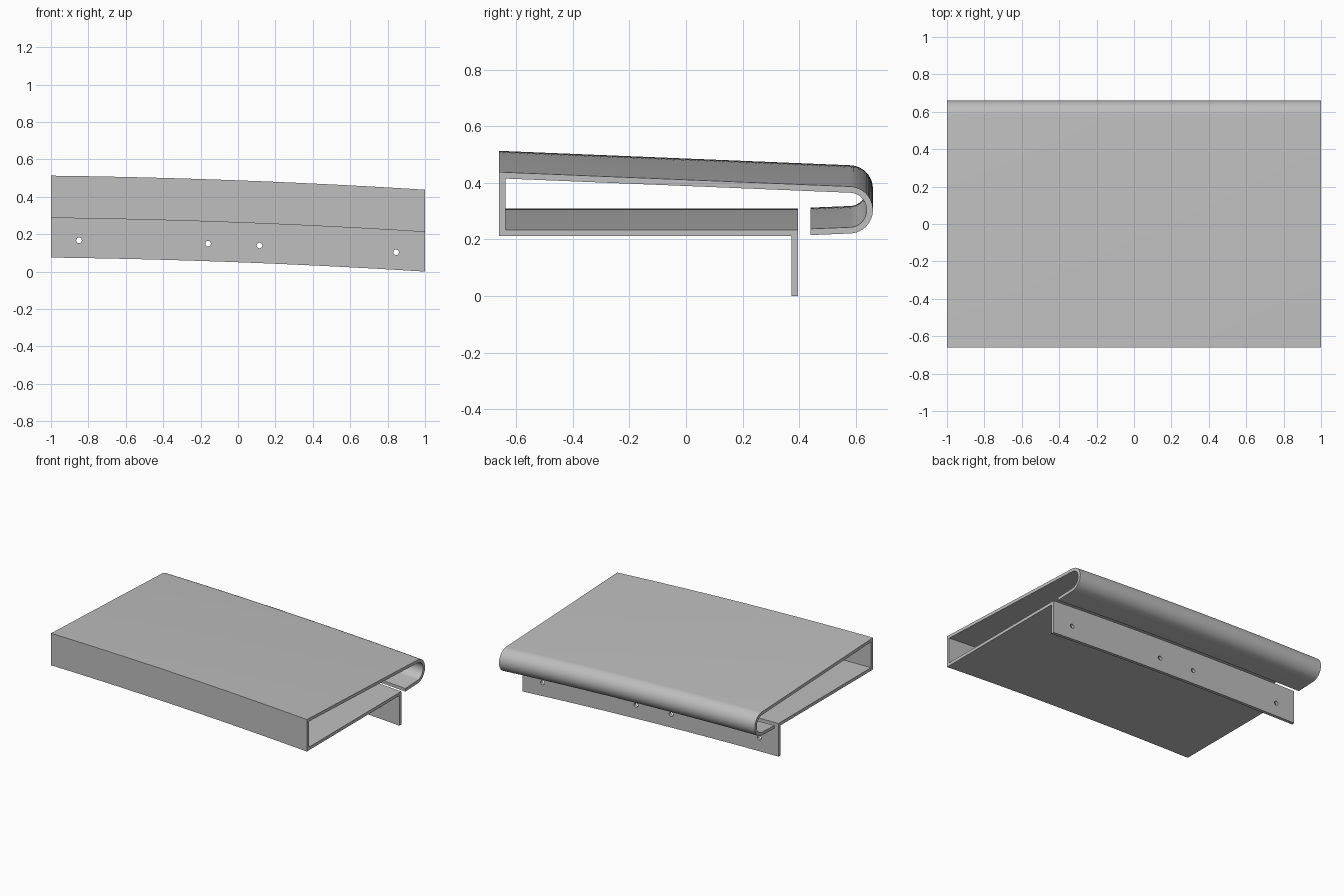
import bpy, bmesh, math
from mathutils import Matrix

cube = bpy.data.objects.get("Cube")
if cube:
    bpy.data.objects.remove(cube, do_unlink=True)

THICK = 0.022
SEGMENTS = 32

# Single sheet-metal colour
grey = bpy.data.materials.new("light_grey_metal")
grey.use_nodes = True
colour = (0.52, 0.52, 0.52, 1)
grey.diffuse_color = colour
grey.node_tree.nodes["Principled BSDF"].inputs["Base Color"].default_value = colour


def sag(x):
    """Height of the gentle bow along the length."""
    return 0.05 - 0.0375 * x - 0.0125 * x * x


def make_object(name, bm):
    mesh = bpy.data.meshes.new(name)
    bm.to_mesh(mesh)
    bm.free()
    obj = bpy.data.objects.new(name, mesh)
    bpy.context.collection.objects.link(obj)
    mesh.materials.append(grey)
    return obj


# Cross-section of the folded sheet: outer side, then back along the inner side
tilt = math.radians(2.35)
hook_y, hook_z, hook_r = 0.577, 0.304, 0.083


def hook_arc(radius, steps=24):
    start = math.pi / 2 - tilt
    angles = [start * (1 - 2 * i / steps) for i in range(steps + 1)]
    return [(hook_y + radius * math.cos(a), hook_z + radius * math.sin(a)) for a in angles]


def along(point, y):
    """Continue an arc end in a straight line to the given y."""
    side = 1 if point[1] > hook_z else -1
    return (y, point[1] + side * (point[0] - y) * math.tan(tilt))


outer = hook_arc(hook_r)
inner = hook_arc(hook_r - THICK)
front, lip, flange, floor = -0.66, 0.44, 0.395, 0.212
profile = [(flange, 0), (flange, floor + THICK),
           (front + THICK, floor + THICK), along(inner[0], front + THICK)]
profile += inner + [along(inner[-1], lip), along(outer[-1], lip)]
profile += outer[::-1] + [along(outer[0], front), (front, floor),
                          (flange - THICK, floor), (flange - THICK, 0)]

# Sweep the cross-section along the bowed length
bm = bmesh.new()
rings = []
for i in range(SEGMENTS + 1):
    x = -1 + 2 * i / SEGMENTS
    rings.append([bm.verts.new((x, y, z + sag(x))) for y, z in profile])
n = len(profile)
for a, b in zip(rings, rings[1:]):
    for j in range(n):
        k = (j + 1) % n
        bm.faces.new((a[j], a[k], b[k], b[j]))
bm.faces.new(rings[0])
bm.faces.new(rings[-1])
bmesh.ops.recalc_face_normals(bm, faces=bm.faces)
sheet = make_object("folded_sheet", bm)

# Screw holes through the hanging flange
bm = bmesh.new()
for x in (-0.85, -0.16, 0.115, 0.845):
    place = Matrix.Translation((x, flange - THICK / 2, 0.094 + sag(x)))
    bmesh.ops.create_cone(bm, cap_ends=True, segments=24, radius1=0.015, radius2=0.015,
                          depth=0.1, matrix=place @ Matrix.Rotation(math.pi / 2, 4, 'X'))
cutter = make_object("hole_cutter", bm)
cutter.hide_render = True

cut = sheet.modifiers.new("holes", 'BOOLEAN')
cut.operation = 'DIFFERENCE'
cut.solver = 'EXACT'
cut.object = cutter
bpy.ops.object.select_all(action='DESELECT')
bpy.context.view_layer.objects.active = sheet
sheet.select_set(True)
bpy.ops.object.modifier_apply(modifier=cut.name)
bpy.data.objects.remove(cutter, do_unlink=True)
bpy.ops.object.shade_smooth_by_angle(angle=math.radians(30))
